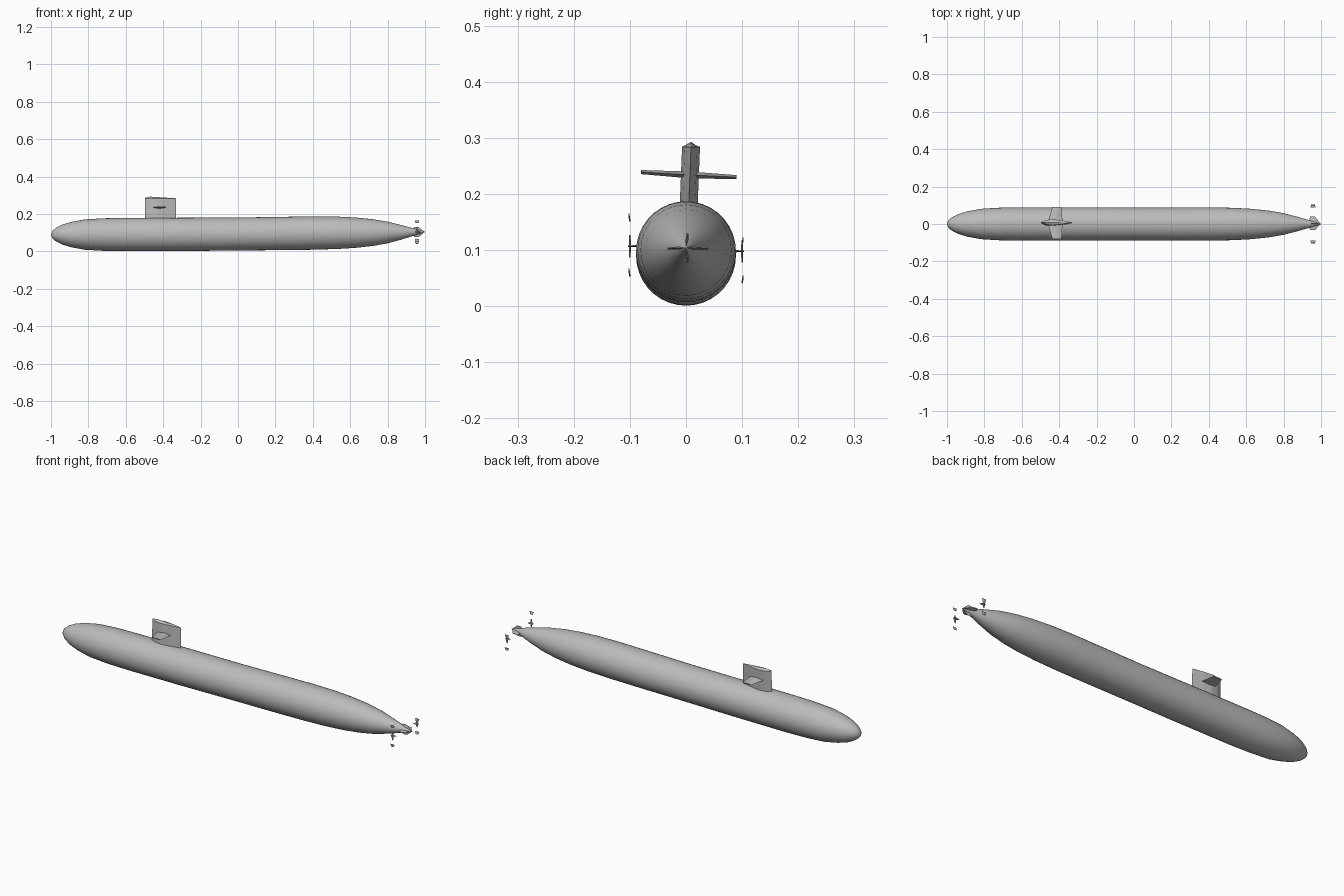
import bpy, bmesh
from math import sin, cos, tau
from mathutils import Vector

cube = bpy.data.objects.get("Cube")
if cube:
    bpy.data.objects.remove(cube)

grey = bpy.data.materials.new("hull grey")
grey.use_nodes = True
colour = (0.5, 0.5, 0.5, 1)
grey.diffuse_color = colour
grey.node_tree.nodes["Principled BSDF"].inputs["Base Color"].default_value = colour


def finish(name, bm, smooth=False):
    bmesh.ops.remove_doubles(bm, verts=bm.verts, dist=0.00005)
    bmesh.ops.recalc_face_normals(bm, faces=bm.faces)
    mesh = bpy.data.meshes.new(name)
    bm.to_mesh(mesh)
    bm.free()
    mesh.materials.append(grey)
    obj = bpy.data.objects.new(name, mesh)
    bpy.context.collection.objects.link(obj)
    if smooth:
        bpy.ops.object.select_all(action='DESELECT')
        obj.select_set(True)
        bpy.context.view_layer.objects.active = obj
        bpy.ops.object.shade_smooth_by_angle(angle=0.7)
    return obj


def loft(name, rings, smooth=False, caps=(True, True)):
    """Skin a list of equal-length point rings."""
    bm = bmesh.new()
    rows = [[bm.verts.new(p) for p in ring] for ring in rings]
    n = len(rows[0])
    for a, b in zip(rows, rows[1:]):
        for i in range(n):
            j = (i + 1) % n
            bm.faces.new((a[i], a[j], b[j], b[i]))
    for row, cap in zip((rows[0], rows[-1]), caps):
        if cap:
            bm.faces.new(row)
    return finish(name, bm, smooth)


def fin(name, root, tip, root_chord, tip_chord, thick):
    """Thin tapered fin with a diamond section, chord along x."""
    root, tip = Vector(root), Vector(tip)
    side = (tip - root).cross(Vector((1, 0, 0))).normalized()
    rings = []
    for p, chord, t in ((root, root_chord, thick), (tip, tip_chord, thick * 0.6)):
        fore = Vector((chord / 2, 0, 0))
        rings.append([p - fore, p + side * t / 2, p + fore, p - side * t / 2])
    return loft(name, rings)


# Hull: stations of x, top and bottom
stations = [(-1, .091, .089), (-.993, .109, .071), (-.975, .125, .055),
            (-.94, .143, .037), (-.89, .158, .022), (-.82, .171, .009),
            (-.72, .177, .003), (-.6, .179, .001), (-.3, .18, .002),
            (0, .181, .005), (.25, .185, .007), (.4, .187, .009),
            (.53, .186, .013), (.63, .181, .019), (.72, .172, .029),
            (.8, .159, .043), (.88, .139, .065), (.94, .123, .084),
            (1, .105, .103)]
SIDES = 36
hull = []
for x, top, bottom in stations:
    r, mid = (top - bottom) / 2, (top + bottom) / 2
    hull.append([(x, r * cos(tau * i / SIDES), mid + r * sin(tau * i / SIDES))
                 for i in range(SIDES)])
loft("hull", hull, smooth=True)

# Sail: lens section, leaning slightly, with a low ridged roof
lens = [(-.497, 0), (-.47, .012), (-.435, .016), (-.39, .011), (-.332, 0)]
outline = lens + [(x, -w) for x, w in lens[-2:0:-1]]
base = [(x, .004 + w, .16) for x, w in outline]
eave = [(x, .009 + w, .284) for x, w in outline]
ridge = [(x, .009, .284 if x > -.34 else .287 if x < -.49 else .293 - .07 * (x + .47))
         for x, w in outline]
loft("sail", [base, eave, ridge], caps=(True, False))

# Sail planes
for side, tip_y, tip_z in (("left", .09, .23), ("right", -.08, .239)):
    fin(side + "_sail_plane", (-.422, .006, .234), (-.412, tip_y, tip_z), .08, .05, .012)

# Small cross of stern fins around the tail cone
for name, y, z in (("left", .04, .103), ("right", -.033, .103),
                   ("upper", .003, .13), ("lower", .003, .078)):
    fin(name + "_stern_fin", (.963, 0, .104), (.955, y, z), .07, .025, .006)

# Outer stern pieces: stub, upright plate and small detached tips
for name, s, z, tips in (("right", -1, .107, (.06, .158)), ("left", 1, .098, (.048, .115))):
    y = s * .1
    fin(name + "_outer_stub", (.957, s * .088, z), (.957, s * .103, z), .03, .02, .004)
    for label, step in (("upper", .02), ("lower", -.02)):
        fin(f"{name}_{label}_end_plate", (.957, y, z), (.957, y, z + step), .012, .007, .004)
    for i, tip in enumerate(tips):
        fin(f"{name}_end_tip_{i + 1}", (.957, y, tip - .007), (.957, y + s * .002, tip + .007),
            .016, .024, .003)
